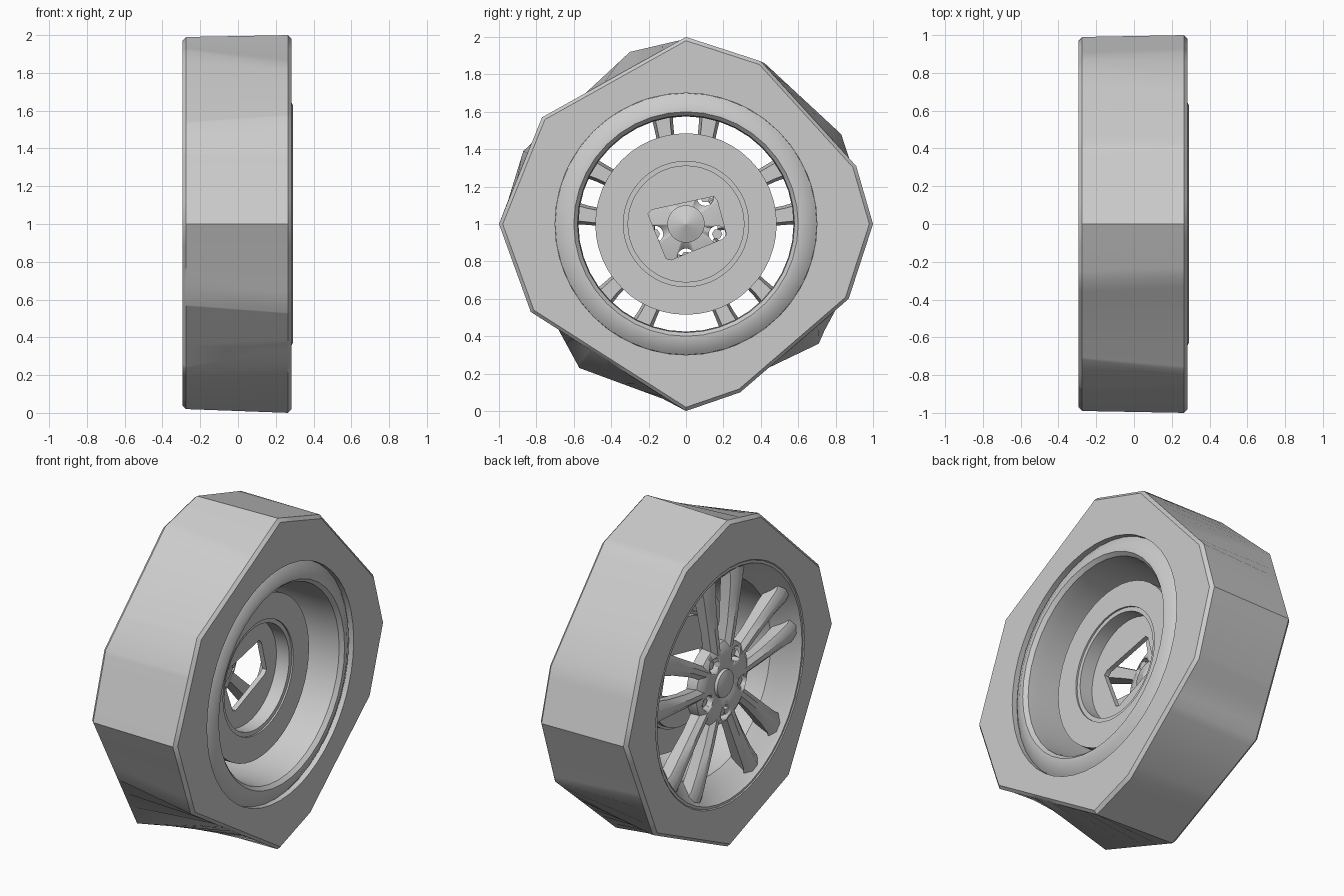
import bpy, bmesh, math
from mathutils import Matrix, Vector

if "Cube" in bpy.data.objects:
    bpy.data.objects.remove(bpy.data.objects["Cube"])

TAU = math.tau


def finish(name, bm, angle=35):
    bmesh.ops.remove_doubles(bm, verts=bm.verts, dist=1e-5)
    bmesh.ops.recalc_face_normals(bm, faces=bm.faces)
    me = bpy.data.meshes.new(name)
    bm.to_mesh(me)
    bm.free()
    ob = bpy.data.objects.new(name, me)
    bpy.context.collection.objects.link(ob)
    bpy.ops.object.select_all(action='DESELECT')
    ob.select_set(True)
    bpy.context.view_layer.objects.active = ob
    bpy.ops.object.shade_smooth_by_angle(angle=math.radians(angle))
    return ob


def skin(bm, rings, closed=False):
    """Join equal-length rings of points with quads."""
    rows = [[bm.verts.new(p) for p in ring] for ring in rings]
    pairs = list(zip(rows, rows[1:])) + ([(rows[-1], rows[0])] if closed else [])
    for a, b in pairs:
        n = len(a)
        for i in range(n):
            bm.faces.new((a[i], a[(i + 1) % n], b[(i + 1) % n], b[i]))
    return rows


def polar(x, r, a):
    return (x, r * math.cos(a), 1 + r * math.sin(a))


def lathe(name, profile, n=48, closed=False, angle=35):
    """Turn an (x, radius) profile about the wheel axle."""
    bm = bmesh.new()
    skin(bm, [[polar(x, max(r, 1e-4), TAU * i / n) for i in range(n)]
              for x, r in profile], closed)
    return finish(name, bm, angle)


def cross(a, b):
    return a[0] * b[1] - a[1] * b[0]


def poly_radius(poly, a):
    """Distance from the axle to the edge of a polygon at angle a."""
    d = (math.cos(a), math.sin(a))
    for p, q in zip(poly, poly[1:] + poly[:1]):
        e = (q[0] - p[0], q[1] - p[1])
        den = cross(d, e)
        if abs(den) < 1e-9:
            continue
        t, s = cross(p, e) / den, cross(p, d) / den
        if t > 0 and -1e-6 <= s <= 1 + 1e-6:
            return t
    return 0.9


# Tyre: uneven polygon on each side, bridged across the tread (y, z about axle)
outer_side = [(0, .99), (-.3, .92), (-.87, .39), (-.99, 0), (-.57, -.77),
              (0, -.98), (.71, -.64), (.99, 0), (.83, .48), (.42, .86)]
inner_side = [(0, 1), (-.77, .57), (-1, 0), (-.83, -.47), (0, -1),
              (.29, -.9), (.87, -.4), (1, 0), (.91, .31), (.4, .87)]
angles = sorted({round(TAU * i / 48, 3) for i in range(48)} |
                {round(math.atan2(z, y) % TAU, 3) for y, z in outer_side + inner_side})


def poly_ring(poly, x, k):
    return [polar(x, k * poly_radius(poly, a), a) for a in angles]


bm = bmesh.new()
skin(bm, [[polar(-.27, .69, a) for a in angles],
          [polar(-.295, .71, a) for a in angles],
          poly_ring(outer_side, -.295, .98),
          poly_ring(outer_side, -.275, 1),
          poly_ring(inner_side, .265, 1),
          poly_ring(inner_side, .283, .98),
          [polar(.283, .70, a) for a in angles],
          [polar(.24, .70, a) for a in angles]])
finish("tyre", bm)

# Rim barrel with rolled lips
lathe("rim_barrel", [(-.26, .70), (-.29, .705), (-.292, .69), (-.27, .675), (-.21, .62),
                     (-.16, .58), (.2, .575), (.27, .58), (.292, .60), (.29, .63),
                     (.265, .68), (.25, .70)], 40)

# Brake disc with stepped hat
lathe("brake_disc", [(.07, .335), (.07, .485), (.135, .485), (.135, .335), (.125, .335),
                     (.125, .31), (.04, .31), (.04, .335)], 48, True)

# Hat plate with a four-cornered opening
hole = [(.16, .15), (-.21, .07), (-.10, -.20), (.22, -.07)]
n = 48
bm = bmesh.new()
skin(bm, [[polar(x, .32 if k else poly_radius(hole, TAU * i / n), TAU * i / n)
           for i in range(n)] for x, k in ((.04, 1), (.04, 0), (.01, 0), (.01, 1))], True)
finish("disc_hat_plate", bm)

# Hub of the wheel, dished around the centre cap
hub = lathe("wheel_hub", [(-.245, 0), (-.245, .075), (-.255, .10), (-.265, .15), (-.262, .21),
                          (-.24, .245), (-.17, .24), (-.15, .2), (-.15, 0)], 40)

# Lug holes, cut with one hidden helper
bm = bmesh.new()
for k in range(5):
    a = math.radians(54 + 72 * k)
    mat = Matrix.Translation(Vector(polar(-.2, .175, a))) @ Matrix.Rotation(math.pi / 2, 4, 'Y')
    bmesh.ops.create_cone(bm, cap_ends=True, segments=16, radius1=.045, radius2=.045,
                          depth=.3, matrix=mat)
cutter = finish("lug_hole_cutter", bm)
cutter.hide_render = True
cutter.hide_set(True)
mod = hub.modifiers.new("lug_holes", 'BOOLEAN')
mod.object = cutter
mod.solver = 'EXACT'

# Lug nuts
for k in range(5):
    bm = bmesh.new()
    a = math.radians(54 + 72 * k)
    mat = Matrix.Translation(Vector(polar(-.195, .175, a))) @ Matrix.Rotation(math.pi / 2, 4, 'Y')
    bmesh.ops.create_cone(bm, cap_ends=True, segments=6, radius1=.028, radius2=.028,
                          depth=.09, matrix=mat)
    finish(f"lug_nut_{k + 1}", bm)

# Centre cap and rear hub cone
lathe("centre_cap", [(-.24, .085), (-.265, .08), (-.275, .05), (-.277, 0)], 24)
lathe("hub_cone", [(-.16, .1), (-.1, .1), (-.06, 0)], 24)

# Five pairs of ridged spokes, flaring at the rim:
# (radius, sideways offset, half width, front x, back x)
stations = [(.17, .05, .035, -.262, -.17), (.35, .088, .04, -.268, -.18),
            (.53, .118, .05, -.272, -.17), (.62, .13, .06, -.275, -.17),
            (.675, .137, .075, -.268, -.22)]
for k in range(5):
    turn = math.radians(90 + 72 * k)
    c, s = math.cos(turn), math.sin(turn)
    for side in (-1, 1):
        rings = []
        for r, off, w, xf, xb in stations:
            section = [(xf + .025, -w), (xf, -w * .35), (xf, w * .35), (xf + .025, w),
                       (xb, w * .7), (xb, -w * .7)]
            ring = []
            for x, t in section:
                v = side * off + t
                u = math.sqrt(max(r * r - v * v, 0))
                ring.append((x, u * c - v * s, 1 + u * s + v * c))
            rings.append(ring)
        bm = bmesh.new()
        rows = skin(bm, rings)
        bm.faces.new(rows[0])
        bm.faces.new(rows[-1])
        finish(f"spoke_{k + 1}_{'left' if side < 0 else 'right'}", bm)
